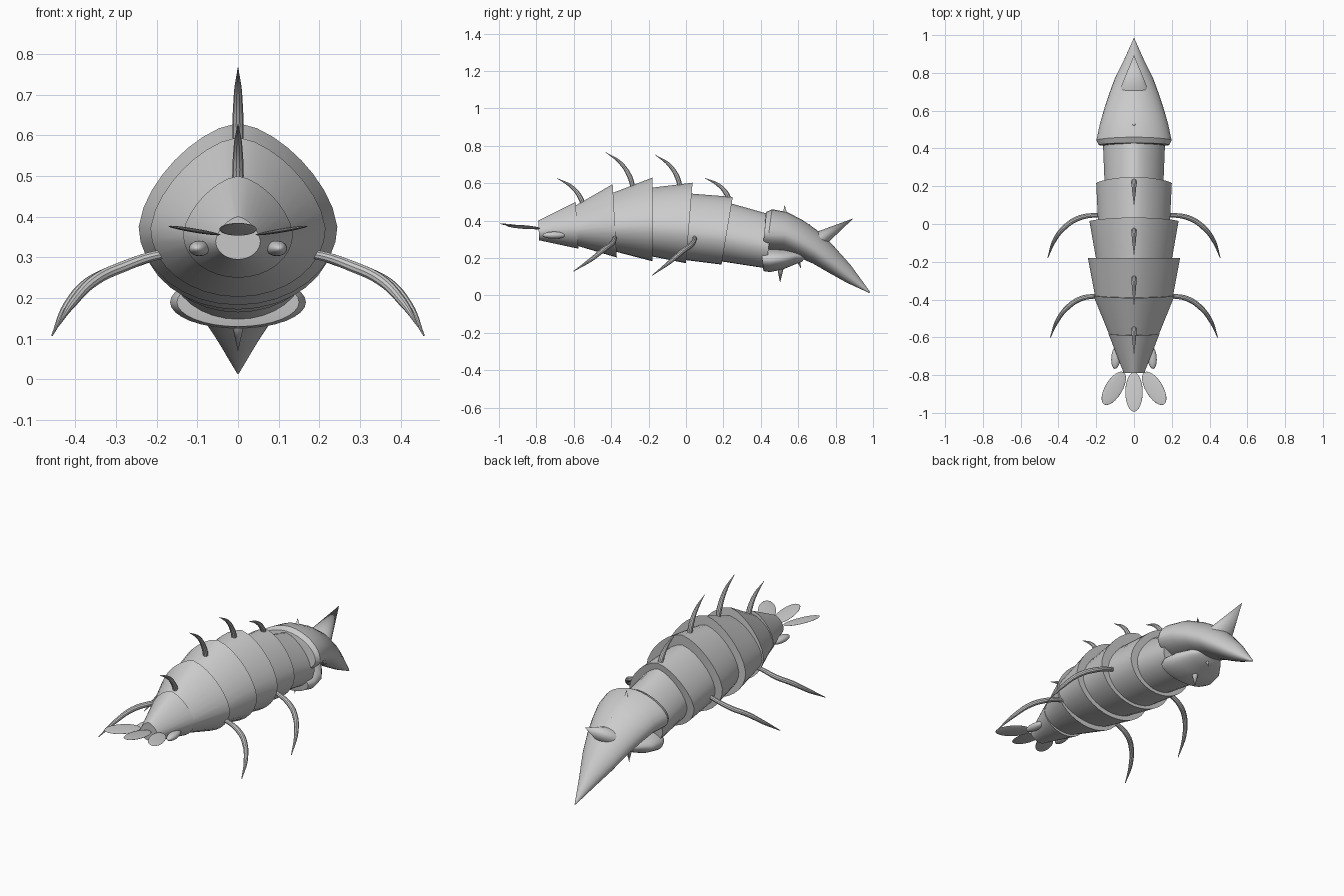
import bpy, bmesh, math
from mathutils import Vector

if "Cube" in bpy.data.objects:
    bpy.data.objects.remove(bpy.data.objects["Cube"])

N = 32


def finish(obj, angle=35):
    bpy.ops.object.select_all(action='DESELECT')
    obj.select_set(True)
    bpy.context.view_layer.objects.active = obj
    if obj.type == 'CURVE':
        bpy.ops.object.convert(target='MESH')
    bpy.ops.object.shade_smooth_by_angle(angle=math.radians(angle))
    return bpy.context.object


def loft(name, rings, p=1.55, mid=0.43):
    """Skin rings (y_top, z_top, y_bottom, z_bottom, half_width), ends capped.
    p shapes the upper half of the section: 2 is round, less is peaked."""
    bm = bmesh.new()
    loops = []
    for yt, zt, yb, zb, hw in rings:
        zc = zb + (zt - zb) * mid
        loop = []
        for i in range(N):
            a = 2 * math.pi * i / N
            c, s = math.cos(a), math.sin(a)
            e = p if s > 0 else 2
            k = (abs(c) ** e + abs(s) ** e) ** (-1 / e)
            z = zc + k * s * ((zt - zc) if s > 0 else (zc - zb))
            f = (z - zb) / (zt - zb)
            loop.append(bm.verts.new((hw * c * k, yb + (yt - yb) * f, z)))
        loops.append(loop)
    for a, b in zip(loops, loops[1:]):
        for i in range(N):
            j = (i + 1) % N
            bm.faces.new((a[i], a[j], b[j], b[i]))
    bm.faces.new(loops[0])
    bm.faces.new(loops[-1])
    bmesh.ops.recalc_face_normals(bm, faces=bm.faces[:])
    me = bpy.data.meshes.new(name)
    bm.to_mesh(me)
    bm.free()
    obj = bpy.data.objects.new(name, me)
    bpy.context.collection.objects.link(obj)
    return finish(obj)


def tube(name, pts, radii):
    """Tapered curved spine through the points."""
    cu = bpy.data.curves.new(name, 'CURVE')
    cu.dimensions = '3D'
    cu.bevel_depth = 1
    cu.bevel_resolution = 3
    cu.use_fill_caps = True
    sp = cu.splines.new('BEZIER')
    sp.resolution_u = 6
    sp.bezier_points.add(len(pts) - 1)
    for bp, co, r in zip(sp.bezier_points, pts, radii):
        bp.co, bp.radius = co, r
        bp.handle_left_type = bp.handle_right_type = 'AUTO'
    obj = bpy.data.objects.new(name, cu)
    bpy.context.collection.objects.link(obj)
    return finish(obj)


def ball(name, loc, scale, rot=(0, 0, 0)):
    bpy.ops.mesh.primitive_uv_sphere_add(segments=24, ring_count=14, radius=1,
                                         location=loc, rotation=rot)
    obj = bpy.context.object
    obj.name, obj.scale = name, scale
    return finish(obj, 60)


def cone(name, base, tip, r, flat=1.0):
    b, t = Vector(base), Vector(tip)
    bpy.ops.mesh.primitive_cone_add(vertices=24, radius1=r, radius2=0,
                                    depth=(t - b).length, location=(b + t) / 2)
    obj = bpy.context.object
    obj.name, obj.scale = name, (1, flat, 1)
    # all cones lie in the x = 0 plane
    d = t - b
    obj.rotation_euler = (-math.atan2(d.y, d.z), 0, 0)
    return finish(obj, 50)


# overlapping body shells, tail to neck
shells = [
    ((-.79, .40, -.785, .295, .055), (-.59, .50, -.575, .25, .135)),
    ((-.60, .475, -.58, .265, .13), (-.392, .595, -.37, .203, .215)),
    ((-.40, .545, -.38, .235, .205), (-.18, .63, -.18, .183, .244)),
    ((-.19, .575, -.19, .21, .20), (.035, .603, .0, .172, .236)),
    ((.02, .545, -.01, .19, .19), (.25, .527, .19, .165, .20)),
    ((.23, .495, .17, .185, .155), (.46, .43, .43, .145, .165)),
]
for i, s in enumerate(shells):
    loft(f"body_shell_{i + 1}", s)

# hooded head curving down to a beak
loft("head", [
    (.425, .425, .415, .27, .165), (.43, .447, .41, .25, .187),
    (.46, .461, .43, .24, .199), (.54, .446, .52, .235, .181),
    (.62, .405, .60, .205, .158), (.70, .35, .68, .17, .132),
    (.78, .275, .77, .118, .10), (.88, .163, .86, .068, .053),
    (.985, .018, .98, .013, .002)], p=1.8)

# lower jaw
loft("lower_jaw", [
    (.405, .235, .41, .15, .11), (.40, .25, .415, .13, .15),
    (.44, .255, .45, .125, .167), (.52, .25, .52, .14, .155),
    (.59, .245, .58, .165, .11), (.66, .23, .62, .18, .06)], p=2, mid=.5)

# crest horn and small head spikes
cone("crest_horn", (0, .675, .275), (0, .895, .412), .09, .6)
cone("head_spike_1", (0, .53, .42), (0, .527, .485), .015)
cone("head_spike_2", (0, .655, .335), (0, .662, .382), .01)
cone("head_spike_3", (0, .78, .22), (0, .79, .262), .009)
cone("chin_spike_1", (0, .505, .15), (0, .503, .068), .018)
cone("chin_spike_2", (0, .60, .19), (0, .615, .143), .011)

# curved back spines
for i, (by, bz, ty, tz) in enumerate([(.232, .505, .10, .628), (-.03, .575, -.165, .752),
                                      (-.282, .57, -.43, .766), (-.548, .475, -.69, .627)]):
    dy, dz = ty - by, tz - bz
    pts = [(0, by + dy * u, bz + dz * v) for u, v in ((0, 0), (.12, .32), (.45, .7), (1, 1))]
    tube(f"back_spine_{i + 1}", pts, (.013, .014, .010, .001))

# curved side limbs
limbs = [
    ((.18, .045, .31), (.215, .046, .30), (.30, .028, .27), (.37, -.02, .235),
     (.42, -.085, .18), (.457, -.18, .108)),
    ((.15, -.38, .31), (.20, -.382, .305), (.28, -.395, .278), (.35, -.44, .245),
     (.405, -.51, .19), (.443, -.60, .13)),
]
for side, sx in (("right", 1), ("left", -1)):
    for i, path in enumerate(limbs):
        tube(f"{side}_limb_{i + 1}", [(sx * x, y, z) for x, y, z in path],
             (.011, .012, .014, .014, .011, .002))
    # eye-like pods beside the tail
    ball(f"{side}_tail_pod", (sx * .095, -.705, .322), (.025, .062, .019),
         (0, 0, sx * math.radians(6)))
    # outer tail fan petals
    ball(f"{side}_tail_petal", (sx * .107, -.87, .366), (.046, .10, .005),
         (math.radians(-5), sx * math.radians(-8), sx * math.radians(32)))

# middle tail fan petal
ball("middle_tail_petal", (0, -.89, .369), (.046, .105, .006), (math.radians(-8), 0, 0))
